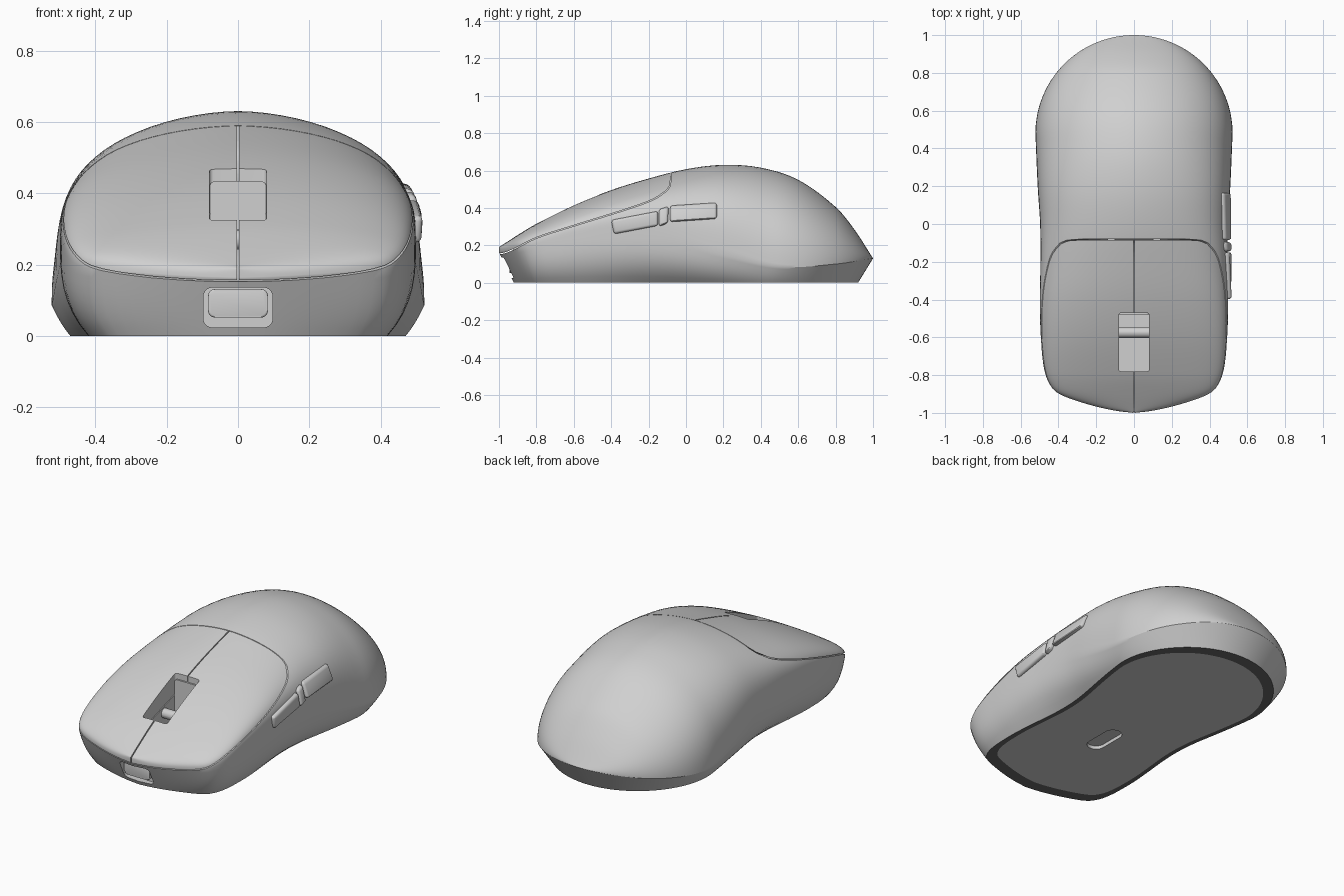
import bpy, bmesh, math

if "Cube" in bpy.data.objects:
    bpy.data.objects.remove(bpy.data.objects["Cube"])


def material(name, value):
    m = bpy.data.materials.new(name)
    m.use_nodes = True
    m.diffuse_color = (value, value, value, 1)
    m.node_tree.nodes["Principled BSDF"].inputs["Base Color"].default_value = (value, value, value, 1)
    return m


GREY = material("light grey", 0.63)
DARK = material("dark grey", 0.14)


def curve(y, pts):
    """Smooth interpolation through (position, value) pairs."""
    n = len(pts)

    def slope(i):
        a, b = pts[max(i - 1, 0)], pts[min(i + 1, n - 1)]
        return (b[1] - a[1]) / (b[0] - a[0])

    i = 0
    while i < n - 2 and y > pts[i + 1][0]:
        i += 1
    (x0, v0), (x1, v1) = pts[i], pts[i + 1]
    h = x1 - x0
    t = min(max((y - x0) / h, 0), 1)
    return (v0 * (1 + 2 * t) * (1 - t) ** 2 + h * slope(i) * t * (1 - t) ** 2
            + v1 * t * t * (3 - 2 * t) + h * slope(i + 1) * t * t * (t - 1))


def add_object(name, bm):
    bmesh.ops.recalc_face_normals(bm, faces=bm.faces)
    mesh = bpy.data.meshes.new(name)
    bm.to_mesh(mesh)
    bm.free()
    mesh.materials.append(GREY)
    mesh.materials.append(DARK)
    ob = bpy.data.objects.new(name, mesh)
    bpy.context.collection.objects.link(ob)
    return ob


def prism(name, pts, axis, lo, hi, bevel=0, edit=None):
    """Extrude a 2D outline along an axis."""
    bm = bmesh.new()

    def place(p, d):
        c = [p[0], p[1]]
        c.insert(axis, d)
        return bm.verts.new(c)

    a = [place(p, lo) for p in pts]
    b = [place(p, hi) for p in pts]
    bm.faces.new(a)
    bm.faces.new(b[::-1])
    for i in range(len(pts)):
        j = (i + 1) % len(pts)
        bm.faces.new((a[i], b[i], b[j], a[j]))
    if edit:
        edit(b)
    if bevel:
        bmesh.ops.bevel(bm, geom=bm.edges[:], offset=bevel, segments=3, profile=0.5, affect='EDGES')
    return add_object(name, bm)


def round_rect(cx, cy, hx, hy, r, steps=6):
    pts = []
    for k, (sx, sy) in enumerate(((1, 1), (-1, 1), (-1, -1), (1, -1))):
        for i in range(steps + 1):
            a = (k + i / steps) * math.pi / 2
            pts.append((cx + sx * (hx - r) + r * math.cos(a), cy + sy * (hy - r) + r * math.sin(a)))
    return pts


def boolean(ob, cutter, op='DIFFERENCE'):
    mod = ob.modifiers.new("cut", 'BOOLEAN')
    mod.operation, mod.solver, mod.object = op, 'EXACT', cutter
    dg = bpy.context.evaluated_depsgraph_get()
    mesh = bpy.data.meshes.new_from_object(ob.evaluated_get(dg))
    ob.modifiers.clear()
    ob.data = mesh


def copy(ob, name):
    c = ob.copy()
    c.data = ob.data.copy()
    c.name = name
    bpy.context.collection.objects.link(c)
    return c


# Body profiles along its length: crown height, rim height, half width, base ratio
CROWN = [(-1, .19), (-.9, .255), (-.8, .315), (-.6, .415), (-.4, .495), (-.2, .557), (0, .607),
         (.2, .63), (.4, .615), (.6, .55), (.8, .405), (.9, .285), (1, .13)]
RIM = [(-1, .162), (-.8, .21), (-.6, .255), (-.4, .275), (-.2, .26), (0, .21), (.2, .15),
       (.5, .085), (.8, .1), (1, .13)]
WIDTH = [(-1, 0), (-.99, .09), (-.96, .225), (-.91, .375), (-.87, .432), (-.78, .473), (-.6, .493),
         (-.4, .498), (-.2, .495), (0, .497), (.2, .51), (.48, .522)]
BASE = [(-1, .88), (-.6, .85), (-.1, .79), (.5, .9), (1, .9)]


def section(y):
    w = math.sqrt(max(0, .52 ** 2 - (y - .48) ** 2)) * .522 / .52 if y > .48 else curve(y, WIDTH)
    top, rim, base = curve(y, CROWN), curve(y, RIM), curve(y, BASE)
    across = 2 / curve(y, [(-1, 1.8), (.2, 1.8), (1, 2)])
    upward = 2 / curve(y, [(-1, 3.4), (.1, 3.4), (.5, 2.5), (.8, 2), (1, 2)])
    bow = curve(y, [(-1, 1), (-.2, 1), (.5, .2), (1, 0)])
    pts = [(w * base * .93, y * .85, 0)]
    for i in range(9):
        t = i / 8
        f = t + bow * (1 - (1 - t) ** 3 - t)
        pts.append((w * (base + (1 - base) * f), y * (.92 + .08 * t), rim * t))
    for i in range(1, 25):
        a = (i / 24) ** 1.5 * math.pi / 2
        x = 0 if i == 24 else w * math.cos(a) ** across
        pts.append((x, y, rim + (top - rim) * math.sin(a) ** upward))
    return pts + [(-x, yy, z) for x, yy, z in pts[-2::-1]]


# Lofted shell with a dark rim around the underside plate
N = 80
bm = bmesh.new()
rings = [[bm.verts.new(p) for p in section(-math.cos(math.pi * i / N))] for i in range(N + 1)]
count = len(rings[0])
for r0, r1 in zip(rings, rings[1:]):
    for k in range(count):
        j = (k + 1) % count
        f = bm.faces.new((r0[k], r0[j], r1[j], r1[k]))
        f.material_index = 1 if k in (0, count - 2) else 0
bmesh.ops.remove_doubles(bm, verts=bm.verts[:], dist=1e-5)
body = add_object("body", bm)

# Seam profile that separates the main buttons from the body
SEAM = [(-1.1, .153), (-.97, .157), (-.8, .237), (-.6, .302), (-.4, .364), (-.25, .413),
        (-.16, .45), (-.1, .492)]
seam = [(-1.1 + i / 40, curve(-1.1 + i / 40, SEAM)) for i in range(41)]
line = seam + [(-.085, .515), (-.08, .545), (-.08, .8), (-1.1, .8)]
seam_cutter = prism("seam_cutter", line, 0, -.7, .7)
wheel_cutter = prism("wheel_cutter", round_rect(0, -.625, .08, .155, .012), 2, .2, .9)
port_cutter = prism("port_cutter", round_rect(0, .08, .097, .056, .025), 1, -1.1, -.895)
sensor_cutter = prism("sensor_cutter", round_rect(0, -.25, .05, .12, .049), 2, -.1, .02)
cutters = [seam_cutter, wheel_cutter, port_cutter, sensor_cutter]
parts = [body]

# Main buttons, split down the middle, on hidden frames that close the seam
inner = [p for p in seam if p[0] > -.95]
frame = [(y, z - .012) for y, z in inner] + [(-.065, .5), (-.065, .57), (-.1, .567)]
frame += [(y, z + .012) for y, z in inner[::-1]]
for side, s in (("left", 1), ("right", -1)):
    button_cutter = prism("button_cutter", [(y - .004, z + .004) for y, z in line], 0, s * .003, s * .7)
    boolean(button_cutter, wheel_cutter)
    button = copy(body, side + "_button")
    boolean(button, button_cutter, 'INTERSECT')
    cutters.append(button_cutter)
    parts += [button, prism(side + "_button_frame", frame, 0, s * .1, s * .14)]

# Body openings: button seat with wheel well, front port, sensor window
boolean(seam_cutter, wheel_cutter, 'UNION')
for c in (seam_cutter, port_cutter, sensor_cutter):
    boolean(body, c)

# Port socket, wheel axle and the plate behind it
parts.append(prism("port_socket", round_rect(0, .092, .084, .04, .02), 1, -.945, -.88, .006))
parts.append(prism("wheel_axle", round_rect(-.575, .27, .028, .028, .028 - 1e-4), 0, -.085, .085))
parts.append(prism("wheel_well_back", round_rect(0, .31, .079, .124, .015), 1, -.48, -.465))


# Thumb buttons on the left side, rounded to follow the wall
def lean(verts):
    for v in verts:
        v.co.x -= 3 * (v.co.z - .31) ** 2


THUMB = {
    "thumb_button_front": [(-.40, .335), (-.15, .383), (-.15, .305), (-.385, .26)],
    "thumb_button_divider": [(-.145, .393), (-.093, .408), (-.097, .318), (-.145, .3)],
    "thumb_button_rear": [(-.085, .412), (.165, .428), (.165, .342), (-.085, .325)],
}
for name, outline in THUMB.items():
    parts.append(prism(name, outline, 0, .42, .52, .014, lean))

for c in cutters:
    bpy.data.objects.remove(c)

# Smooth shading with crisp edges
bpy.ops.object.select_all(action='DESELECT')
for ob in parts:
    ob.select_set(True)
bpy.context.view_layer.objects.active = body
bpy.ops.object.shade_smooth_by_angle(angle=math.radians(30))
